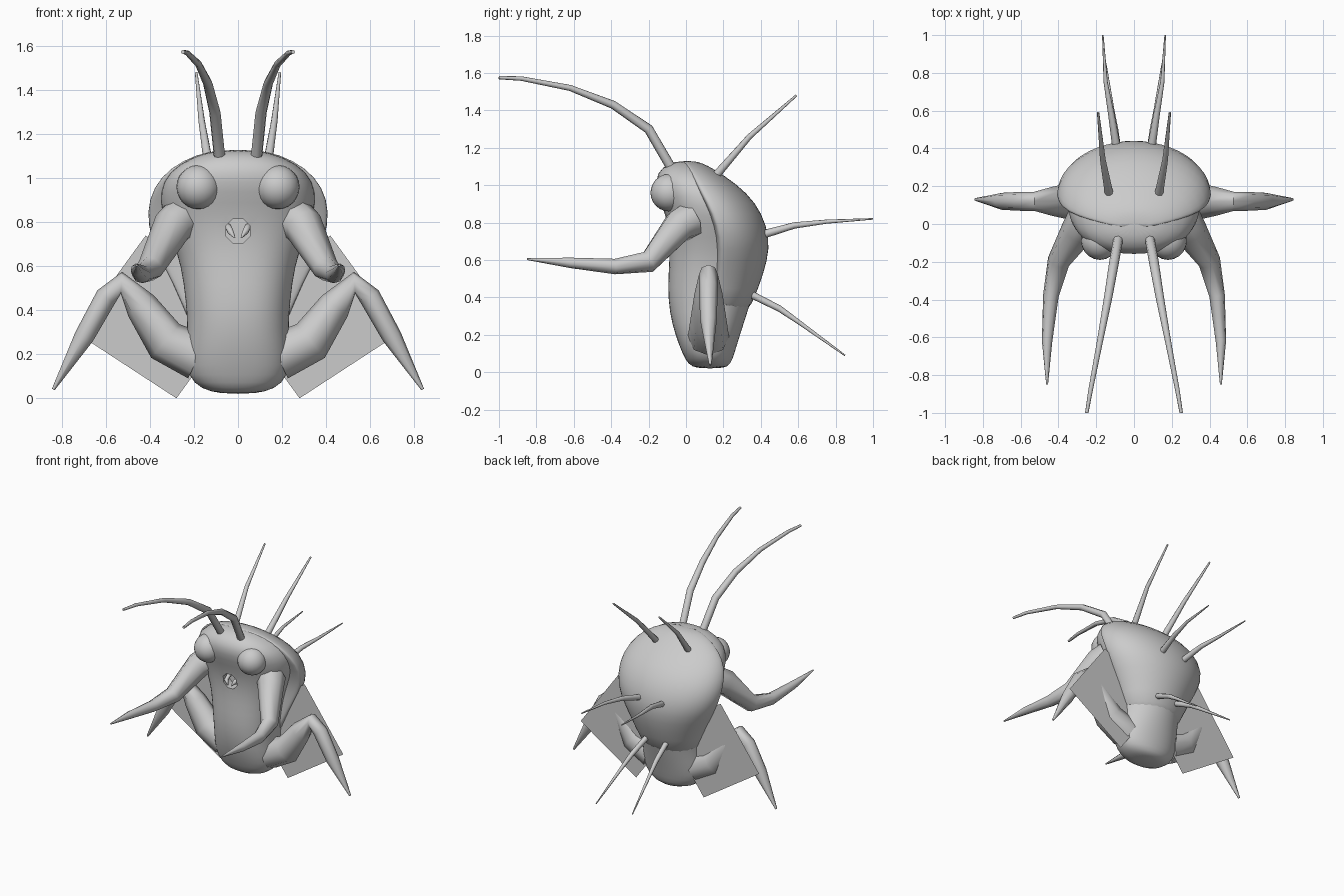
import bpy
import bmesh
from math import sin, cos, pi, copysign
from mathutils import Matrix

cube = bpy.data.objects.get("Cube")
if cube:
    bpy.data.objects.remove(cube, do_unlink=True)

SEGMENTS = 24
SIDES = {"left": 1, "right": -1}

# One plain grey for the whole creature
grey = bpy.data.materials.new("plain grey")
grey.use_nodes = True
colour = (0.6, 0.6, 0.6, 1)
grey.diffuse_color = colour
grey.node_tree.nodes["Principled BSDF"].inputs["Base Color"].default_value = colour


def add_mesh(name, bm, smooth=True):
    """Turn a bmesh into a named, coloured object."""
    bmesh.ops.recalc_face_normals(bm, faces=bm.faces[:])
    for face in bm.faces:
        face.smooth = smooth
    mesh = bpy.data.meshes.new(name)
    bm.to_mesh(mesh)
    bm.free()
    mesh.materials.append(grey)
    obj = bpy.data.objects.new(name, mesh)
    bpy.context.collection.objects.link(obj)
    return obj


def rounded(value, power):
    return copysign(abs(value) ** power, value)


def loft(name, rows):
    """Stack rings given as height, front y, widest y, back y, half width."""
    bm = bmesh.new()
    rings = []
    for z, front, middle, back, width in rows:
        ring = []
        for i in range(SEGMENTS):
            angle = 2 * pi * i / SEGMENTS
            depth = back - middle if sin(angle) > 0 else middle - front
            power = 1 if sin(angle) > 0 else 0.85
            x = width * rounded(cos(angle), power)
            y = middle + depth * rounded(sin(angle), power)
            ring.append(bm.verts.new((x, y, z)))
        rings.append(ring)
    for lower, upper in zip(rings, rings[1:]):
        for i in range(SEGMENTS):
            j = (i + 1) % SEGMENTS
            bm.faces.new((lower[i], lower[j], upper[j], upper[i]))
    bm.faces.new(rings[0])
    bm.faces.new(rings[-1])
    obj = add_mesh(name, bm)
    subdivision = obj.modifiers.new("rounding", "SUBSURF")
    subdivision.levels = subdivision.render_levels = 1
    return obj


def tube(name, path):
    """Tapered limb along points given as x, y, z, radius, on both sides."""
    for side, sign in SIDES.items():
        curve = bpy.data.curves.new(side + "_" + name, "CURVE")
        curve.dimensions = "3D"
        curve.bevel_depth = 1
        curve.bevel_resolution = 2
        curve.use_fill_caps = True
        spline = curve.splines.new("POLY")
        spline.points.add(len(path) - 1)
        for point, (x, y, z, radius) in zip(spline.points, path):
            point.co = (sign * x, y, z, 1)
            point.radius = radius
        spline.use_smooth = True
        curve.materials.append(grey)
        obj = bpy.data.objects.new(curve.name, curve)
        bpy.context.collection.objects.link(obj)
        bpy.ops.object.select_all(action="DESELECT")
        obj.select_set(True)
        bpy.context.view_layer.objects.active = obj
        bpy.ops.object.convert(target="MESH")
        bpy.ops.object.shade_smooth_by_angle(angle=pi / 3)


# Torso and head
body = loft("body", [
    (.02, .06, .13, .2, .07),
    (.04, .01, .13, .24, .17),
    (.1, -.02, .13, .26, .23),
    (.2, -.06, .13, .29, .24),
    (.32, -.09, .13, .33, .23),
    (.45, -.1, .13, .37, .24),
    (.6, -.09, .14, .41, .26),
    (.72, -.09, .14, .42, .3),
    (.84, -.11, .14, .38, .35),
    (.94, -.15, .12, .31, .36),
    (1.03, -.17, .06, .2, .32),
    (1.1, -.13, .02, .1, .21),
    (1.13, -.05, 0, .05, .08),
])

# Broad shell over the back
shell_rows = [
    (.28, .17, .32, .21),
    (.45, .18, .39, .26),
    (.6, .19, .44, .34),
    (.72, .19, .45, .4),
    (.85, .15, .41, .42),
    (.96, .09, .33, .39),
    (1.05, .05, .21, .31),
    (1.11, .02, .11, .19),
    (1.13, 0, .05, .08),
]
loft("back_shell", [(z, mid - .03, mid, back, w) for z, mid, back, w in shell_rows])

# Round eyes bulging from the head
for side, sign in SIDES.items():
    bm = bmesh.new()
    bmesh.ops.create_uvsphere(bm, u_segments=20, v_segments=12, radius=.1,
                              matrix=Matrix.Translation((sign * .18, -.09, .96)))
    add_mesh(side + "_eye", bm)

# Eight sided mouth opening cut into the face
bm = bmesh.new()
turn = Matrix.Rotation(pi / 2, 4, "X") @ Matrix.Rotation(pi / 8, 4, "Z")
bmesh.ops.create_cone(bm, cap_ends=True, segments=8, radius1=.06, radius2=.06,
                      depth=.16, matrix=Matrix.Translation((0, -.1, .76)) @ turn)
cutter = add_mesh("mouth_cutter", bm, smooth=False)
cutter.hide_render = True
cutter.hide_set(True)
cutter.display_type = "WIRE"
cut = body.modifiers.new("mouth opening", "BOOLEAN")
cut.operation = "DIFFERENCE"
cut.solver = "EXACT"
cut.object = cutter
bpy.context.view_layer.objects.active = body
for modifier in list(body.modifiers):
    bpy.ops.object.modifier_apply(modifier=modifier.name)
bpy.data.objects.remove(cutter, do_unlink=True)
body.select_set(True)
bpy.ops.object.shade_smooth_by_angle(angle=pi / 4)

# Small jaws inside the mouth
tube("jaw", [(.045, -.03, .78, .015), (.035, -.09, .76, .015), (.015, -.1, .73, .004)])

# Arms reaching forward
tube("arm", [
    (.26, .02, .81, .1),
    (.3, -.04, .78, .09),
    (.4, -.2, .59, .06),
    (.44, -.38, .565, .042),
    (.46, -.62, .585, .028),
    (.46, -.85, .605, .005),
])

# Bent legs
tube("leg", [
    (.18, .12, .19, .11),
    (.33, .12, .26, .1),
    (.44, .12, .42, .075),
    (.53, .12, .525, .05),
    (.6, .12, .46, .05),
    (.7, .12, .28, .045),
    (.84, .13, .04, .007),
])

# Long feelers sweeping forward
tube("feeler", [
    (.08, -.06, 1.06, .026),
    (.105, -.2, 1.3, .026),
    (.137, -.39, 1.43, .022),
    (.18, -.62, 1.52, .016),
    (.23, -.88, 1.57, .012),
    (.25, -1, 1.575, .009),
])

# Three pairs of spines on the back
tube("upper_spine", [(.13, .15, 1.04, .023), (.165, .34, 1.26, .015), (.19, .59, 1.48, .006)])
tube("middle_spine", [(.09, .39, .73, .023), (.12, .58, .785, .017),
                      (.15, .75, .805, .011), (.165, 1, .82, .004)])
tube("lower_spine", [(.08, .34, .42, .02), (.1, .5, .34, .017),
                     (.115, .6, .27, .012), (.15, .85, .09, .004)])

# Flat wings tucked behind the legs
for side, sign in SIDES.items():
    bm = bmesh.new()
    corners = [(.28, 0), (.74, .3), (.42, .74), (-.04, .44)]
    bm.faces.new([bm.verts.new((sign * x, .19, z)) for x, z in corners])
    add_mesh(side + "_wing", bm, smooth=False)
